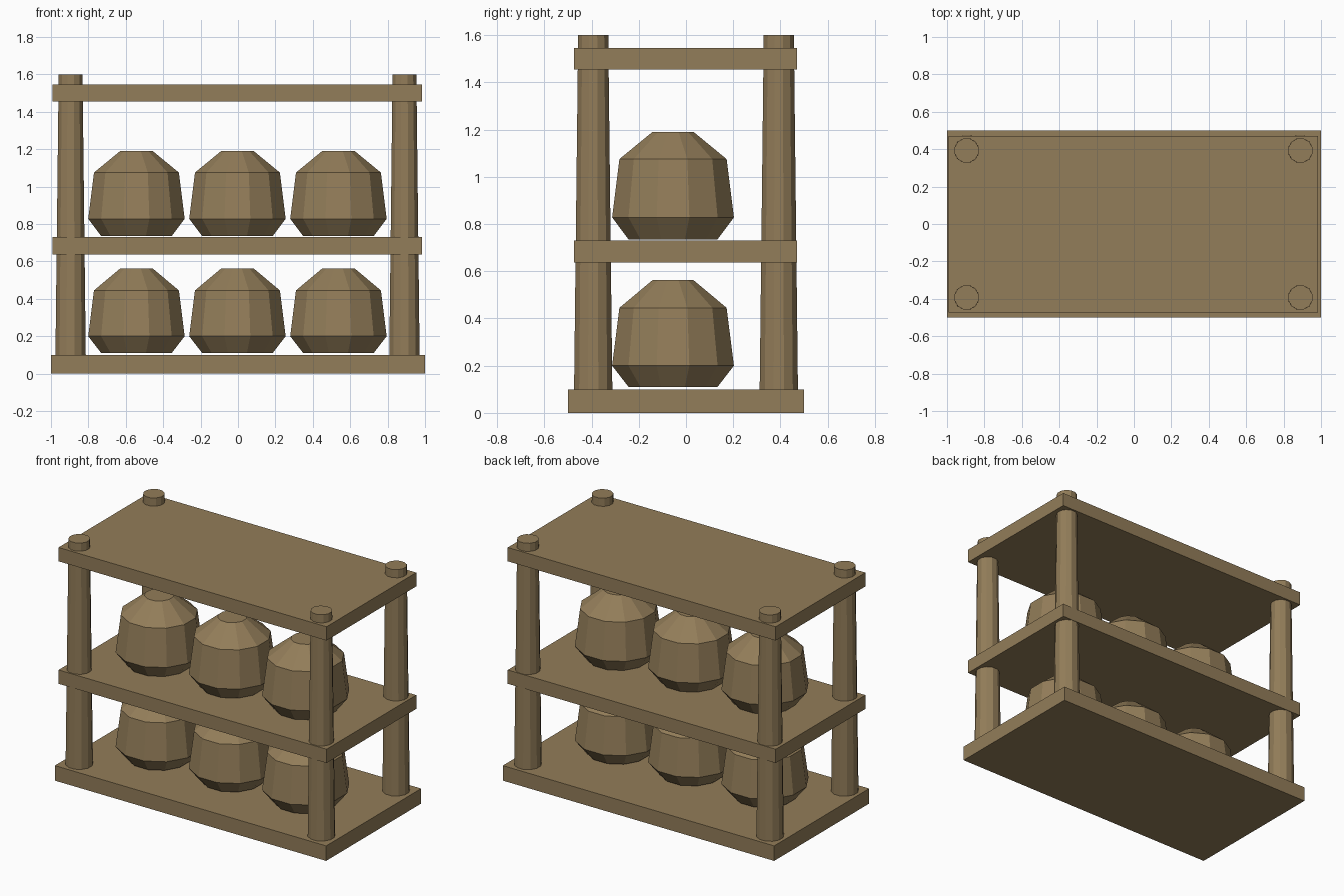
import bpy
import bmesh
from math import cos, sin, tau

if "Cube" in bpy.data.objects:
    bpy.data.objects.remove(bpy.data.objects["Cube"])

# One wood colour for everything
wood = bpy.data.materials.new("brown wood")
wood.use_nodes = True
wood.diffuse_color = (0.29, 0.205, 0.1, 1)
wood.node_tree.nodes["Principled BSDF"].inputs["Base Color"].default_value = wood.diffuse_color


def add_object(name, bm, location):
    mesh = bpy.data.meshes.new(name)
    bmesh.ops.recalc_face_normals(bm, faces=bm.faces)
    bm.to_mesh(mesh)
    bm.free()
    mesh.materials.append(wood)
    obj = bpy.data.objects.new(name, mesh)
    obj.location = location
    bpy.context.collection.objects.link(obj)
    return obj


def board(name, size, location):
    bm = bmesh.new()
    bmesh.ops.create_cube(bm, size=1)
    bmesh.ops.scale(bm, vec=size, verts=bm.verts)
    return add_object(name, bm, location)


def turned(name, profile, location, sides=12):
    """Flat-faced lathe shape from (radius, height) pairs, capped at both ends."""
    bm = bmesh.new()
    rings = [[bm.verts.new((r * cos(tau * (i + 0.5) / sides),
                            r * sin(tau * (i + 0.5) / sides), z))
              for i in range(sides)] for r, z in profile]
    for low, high in zip(rings, rings[1:]):
        for i in range(sides):
            j = (i + 1) % sides
            bm.faces.new((low[i], low[j], high[j], high[i]))
    bm.faces.new(rings[0])
    bm.faces.new(rings[-1])
    return add_object(name, bm, location)


# Base and shelves
board("base_board", (2, 1, 0.1), (0, 0, 0.05))
board("middle_shelf", (1.975, 0.945, 0.092), (-0.003, -0.002, 0.684))
board("top_shelf", (1.975, 0.945, 0.092), (-0.003, -0.002, 1.5))

# Tapered corner posts, poking through the top shelf
for x, side in ((-0.895, "right"), (0.89, "left")):
    for y, end in ((-0.393, "front"), (0.393, "back")):
        turned(f"{end}_{side}_post", [(0.084, 0.09), (0.066, 1.6)], (x, y, 0))

# Two rows of three jars
rows = {
    "lower": [(0.195, 0.11), (0.267, 0.2), (0.235, 0.445), (0.09, 0.562)],
    "upper": [(0.195, 0.735), (0.267, 0.828), (0.235, 1.075), (0.09, 1.19)],
}
for row, profile in rows.items():
    for x, place in ((-0.543, "right"), (-0.003, "middle"), (0.537, "left")):
        turned(f"{row}_{place}_jar", profile, (x, -0.055, 0))
